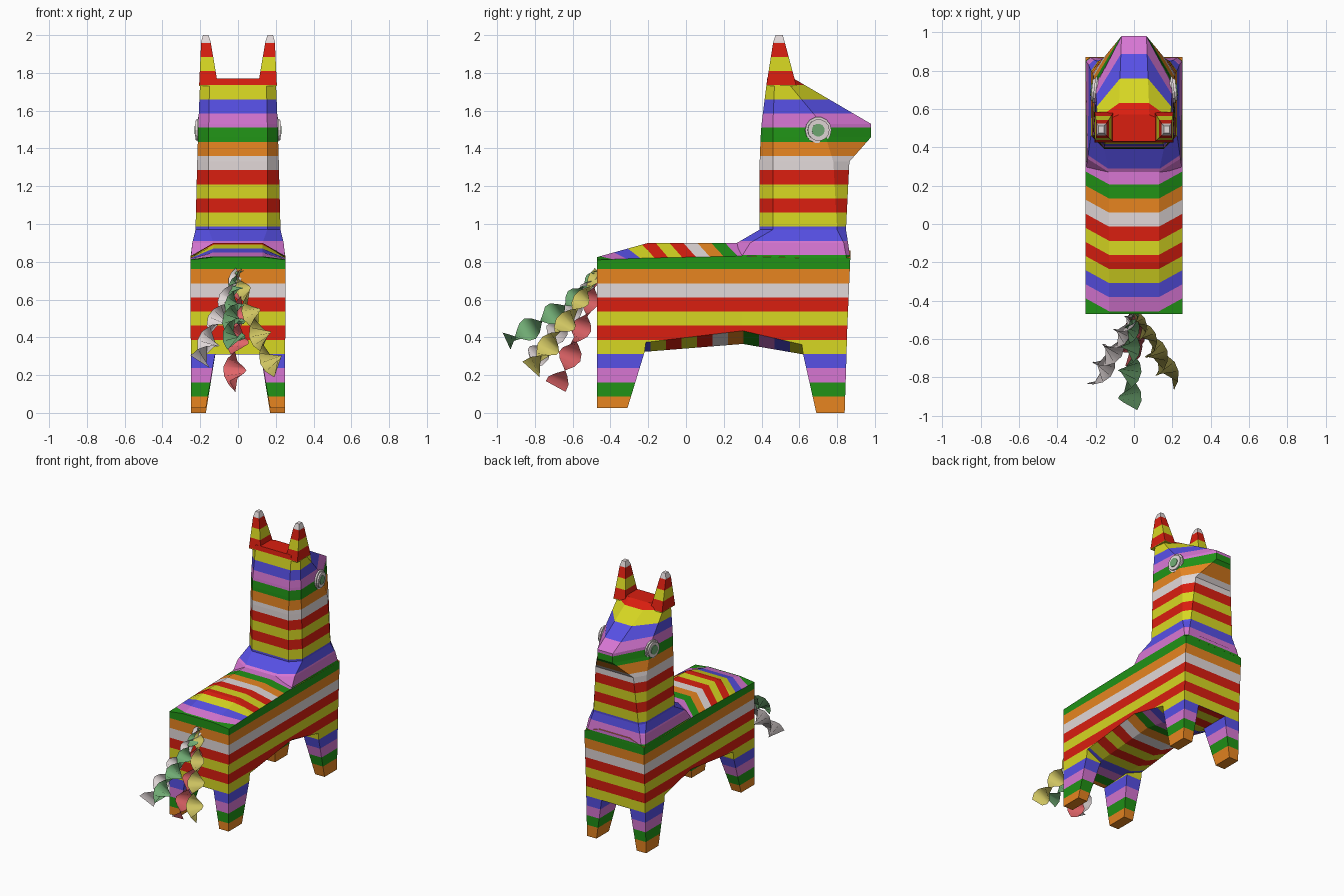
import bpy, bmesh, math
from mathutils import Vector, Matrix

if "Cube" in bpy.data.objects:
    bpy.data.objects.remove(bpy.data.objects["Cube"])

COLOURS = {
    "orange paper": (.82, .24, .015), "green paper": (.015, .29, .008),
    "pink paper": (.68, .18, .65), "blue paper": (.095, .08, .78),
    "yellow paper": (.68, .68, .016), "red paper": (.70, .013, .005),
    "white paper": (.76, .69, .69), "pale green": (.16, .40, .17),
    "pale yellow": (.62, .55, .12), "pale red": (.75, .13, .14)}
MATS = []
for name, c in COLOURS.items():
    m = bpy.data.materials.new(name)
    m.diffuse_color = (*c, 1)
    m.use_nodes = True
    m.node_tree.nodes["Principled BSDF"].inputs["Base Color"].default_value = m.diffuse_color
    MATS.append(m)
ORANGE, GREEN, PINK, BLUE, YELLOW, RED, WHITE, PALE_G, PALE_Y, PALE_R = range(10)

# One nine-stripe cycle runs up the sides, along the back and along the belly
CYCLE = [ORANGE, GREEN, PINK, BLUE, YELLOW, RED, YELLOW, RED, WHITE]
SIDE, BACK, BELLY = (.012, .0749), (-.602, .0735), (-.516, .082)


def stripe(v, rule):
    return CYCLE[math.floor((v - rule[0]) / rule[1]) % 9]


def finish(bm, name, mats=MATS):
    me = bpy.data.meshes.new(name)
    bm.to_mesh(me)
    bm.free()
    for m in mats:
        me.materials.append(m)
    ob = bpy.data.objects.new(name, me)
    bpy.context.collection.objects.link(ob)
    return ob


def loft(rings):
    """Closed skin through rings of equal point count."""
    bm = bmesh.new()
    vs = [[bm.verts.new(p) for p in r] for r in rings]
    n = len(rings[0])
    for a, b in zip(vs, vs[1:]):
        for i in range(n):
            j = (i + 1) % n
            bm.faces.new((a[i], a[j], b[j], b[i]))
    bm.faces.new(vs[0])
    bm.faces.new(vs[-1])
    bmesh.ops.recalc_face_normals(bm, faces=bm.faces)
    return bm


def cut(bm, test, co, no):
    """Split the faces that pass the test along a plane."""
    bm.normal_update()
    fs = [f for f in bm.faces if test(f)]
    es = {e for f in fs for e in f.edges}
    vs = {v for f in fs for v in f.verts}
    bmesh.ops.bisect_plane(bm, geom=fs + list(es) + list(vs), dist=1e-5,
                           plane_co=co, plane_no=no)


def level_cuts(bm, test=lambda f: True):
    for k in range(1, 27):
        cut(bm, test, (0, 0, SIDE[0] + k * SIDE[1]), (0, 0, 1))


def paint_by_height(bm):
    level_cuts(bm)
    for f in bm.faces:
        f.material_index = stripe(max(.02, f.calc_center_median().z), SIDE)


def mirrored(half):
    return half + [(-x, y, z) for x, y, z in reversed(half)]


# Trunk: stations along y (y bottom, y top, belly z, low side z, high side z, top z)
stations = [(-.47, -.47, .31, .36, .81, .825), (-.2, -.2, .325, .375, .82, .90),
            (.30, .30, .365, .435, .83, .90), (.62, .62, .31, .36, .82, .90),
            (.85, .87, .31, .36, .82, .86)]
bm = loft([mirrored([(.13, yb, b), (.25, yb, lo), (.252, yt, hi), (.13, yt, t)])
           for yb, yt, b, lo, hi, t in stations])
up = lambda f: f.normal.z > .3
down = lambda f: f.normal.z < -.3
SLANT, FLAT = .55, .13
for k in range(2, 13):
    t = BACK[0] + k * BACK[1]
    cut(bm, lambda f: up(f) and abs(f.calc_center_median().x) < FLAT - .01,
        (0, t, 0), (0, 1, 0))
    for s in (1, -1):
        cut(bm, lambda f: up(f) and s * f.calc_center_median().x > FLAT + .001,
            (s * FLAT, t, 0), (-s * SLANT, 1, 0))
for k in range(1, 18):
    cut(bm, down, (0, BELLY[0] + k * BELLY[1], 0), (0, 1, 0))
level_cuts(bm, lambda f: not up(f) and not down(f))
bm.normal_update()
for f in bm.faces:
    c = f.calc_center_median()
    if up(f):
        f.material_index = stripe(c.y - SLANT * max(0, abs(c.x) - FLAT), BACK)
    elif down(f):
        f.material_index = stripe(c.y, BELLY)
    else:
        f.material_index = stripe(c.z, SIDE)
finish(bm, "trunk")

# Neck and head: level rings (z, then y and half width of back, corner, side, front)
rings = [(.82, .20, .13, .29, .25, .85, .252, .87, .23),
         (.90, .27, .13, .34, .242, .835, .24, .858, .21),
         (.97, .39, .155, .46, .225, .80, .224, .847, .19),
         (1.33, .39, .155, .46, .216, .78, .213, .865, .16),
         (1.46, .395, .155, .46, .212, .74, .206, .98, .065),
         (1.53, .40, .155, .46, .21, .72, .20, .98, .065),
         (1.77, .43, .15, .47, .20, .52, .19, .57, .08)]
bm = loft([mirrored([(w, y, r[0]) for y, w in zip(r[1::2], r[2::2])]) for r in rings])
paint_by_height(bm)
finish(bm, "neck_and_head")


def box_ring(s, x0, x1, y0, y1, z):
    return [(s * x0, y0, z), (s * x1, y0, z), (s * x1, y1, z), (s * x0, y1, z)]


# Legs, ears and eyes, one of each per side
PAIRS = {
    "rear_leg": [(.17, .25, -.47, -.31, .025), (.12, .25, -.47, -.22, .32),
                 (.12, .25, -.47, -.21, .39)],
    "front_leg": [(.17, .25, .69, .84, 0), (.12, .25, .62, .85, .31),
                  (.12, .25, .61, .852, .39)],
    "ear": [(.105, .206, .425, .585, 1.73), (.145, .195, .462, .522, 1.965),
            (.156, .185, .475, .512, 2.0)]}
for s, side in ((1, "right"), (-1, "left")):
    for part, levels in PAIRS.items():
        bm = loft([box_ring(s, *lv) for lv in levels])
        paint_by_height(bm)
        finish(bm, f"{part}_{side}")
    for name, r, depth, x, mat in (("eye", .07, .036, .203, WHITE),
                                   ("pupil", .034, .008, .222, PALE_G)):
        bm = bmesh.new()
        bmesh.ops.create_cone(bm, cap_ends=True, segments=14, radius1=r, radius2=r,
                              depth=depth)
        if name == "eye":
            rims = [e for e in bm.edges if abs(e.verts[0].co.z - e.verts[1].co.z) < 1e-5]
            bmesh.ops.bevel(bm, geom=rims, offset=.012, segments=2, affect='EDGES')
        turn = Matrix.Rotation(s * .12, 4, 'Z') @ Matrix.Rotation(s * math.pi / 2, 4, 'Y')
        bm.transform(Matrix.Translation((s * x, .70, 1.497)) @ turn)
        finish(bm, f"{name}_{side}", [MATS[mat]])

# Tail: four twisted paper streamers (colour, middle point, end point, start turn)
STREAMERS = [("green", PALE_G, (-.03, -.62, .54), (-.02, -.95, .38), .3),
             ("red", PALE_R, (.02, -.53, .46), (-.03, -.69, .14), 1.2),
             ("yellow", PALE_Y, (.07, -.60, .50), (.20, -.82, .23), .8),
             ("white", WHITE, (-.09, -.60, .52), (-.20, -.82, .27), 2.0)]
for label, mat, mid, end, turn in STREAMERS:
    a, b, c = Vector((0, -.465, .75)), Vector(mid), Vector(end)
    bm = bmesh.new()
    prev = None
    N = 20
    for i in range(N + 1):
        t = i / N
        p = a * (1 - t) ** 2 + b * 2 * t * (1 - t) + c * t * t
        d = ((b - a) * (1 - t) + (c - b) * t).normalized()
        across = Vector((1, 0, 0)) - d * d.x
        across = Matrix.Rotation(turn + t * 4.2 * math.pi, 3, d) @ across.normalized()
        w = .03 + .032 * min(1, 1.6 * t)
        row = [bm.verts.new(p + across * w * k) for k in (-1, 1)]
        if prev:
            bm.faces.new((prev[0], prev[1], row[1], row[0])).smooth = True
        prev = row
    finish(bm, f"tail_streamer_{label}", [MATS[mat]])
